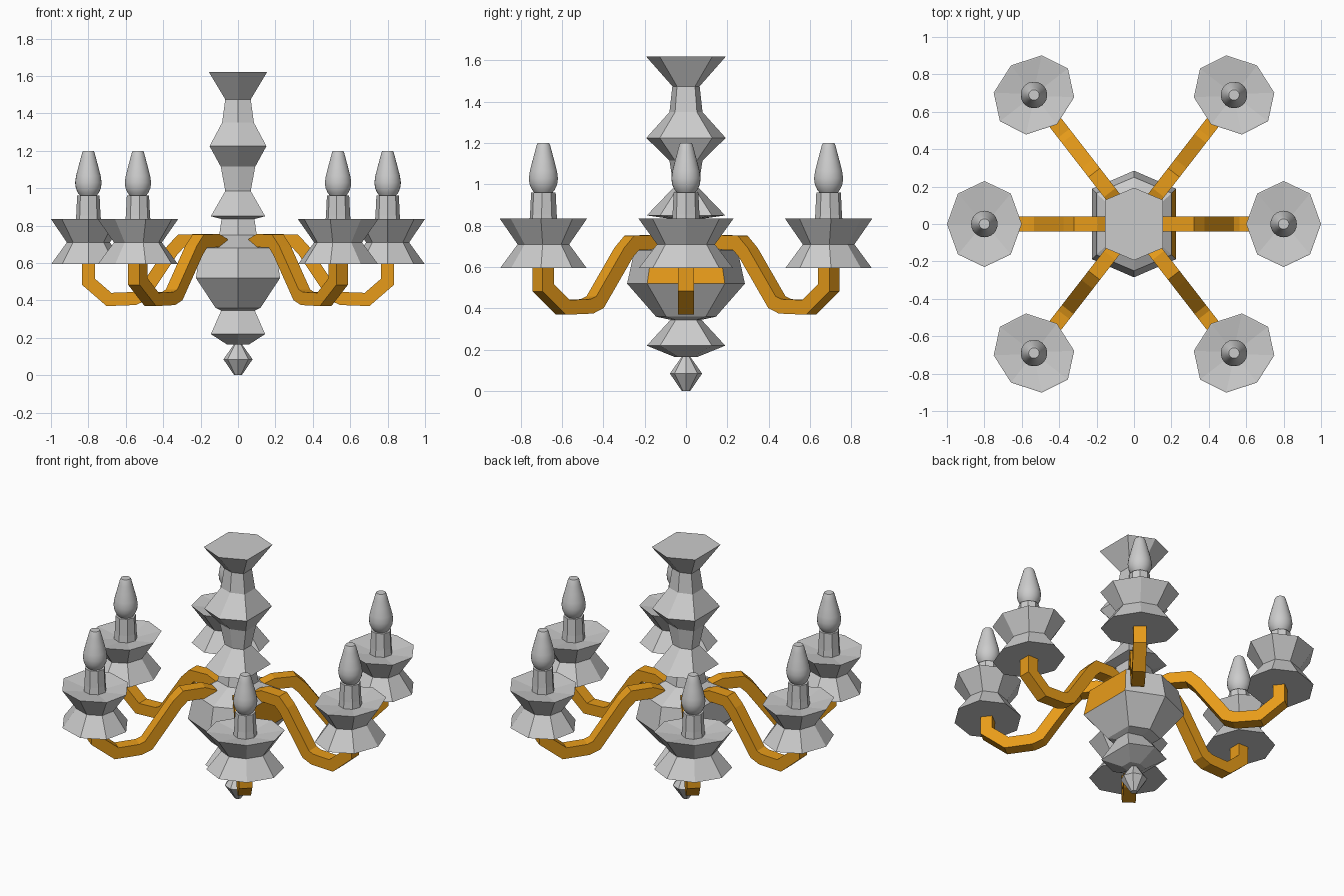
import bpy, bmesh
from math import cos, sin, pi, atan2, hypot
from mathutils import Matrix, Vector

if "Cube" in bpy.data.objects:
    bpy.data.objects.remove(bpy.data.objects["Cube"])

gold = bpy.data.materials.new("gold")
gold.diffuse_color = (0.8, 0.33, 0.01, 1)
gold.use_nodes = True
gold.node_tree.nodes["Principled BSDF"].inputs["Base Color"].default_value = gold.diffuse_color


def finish(name, bm, matrix=None, smooth=False):
    bmesh.ops.recalc_face_normals(bm, faces=bm.faces)
    me = bpy.data.meshes.new(name)
    bm.to_mesh(me)
    bm.free()
    ob = bpy.data.objects.new(name, me)
    bpy.context.collection.objects.link(ob)
    if matrix:
        ob.matrix_world = matrix
    if smooth:
        for p in me.polygons:
            p.use_smooth = len(p.vertices) == 4
    return ob


def skin(bm, rings):
    """Join rings of points into a closed tube; returns the rows of side faces."""
    vs = [[bm.verts.new(p) for p in r] for r in rings]
    n = len(vs[0])
    rows = [[bm.faces.new((a[i], a[(i + 1) % n], b[(i + 1) % n], b[i])) for i in range(n)]
            for a, b in zip(vs, vs[1:])]
    bm.faces.new(vs[0])
    bm.faces.new(vs[-1])
    return rows


def stack(name, outline, profile, matrix=None, smooth=False):
    """Stack scaled copies of an outline; profile rows are (x scale, y scale, z)."""
    bm = bmesh.new()
    skin(bm, [[(x * sx, y * sy, z) for x, y in outline] for sx, sy, z in profile])
    return finish(name, bm, matrix, smooth)


def circle(n):
    return [(cos(2 * pi * i / n), sin(2 * pi * i / n)) for i in range(n)]


# Central column: elongated hexagon, with one gold panel on the right of the body
hexagon = [(0, 1), (-1, .66), (-1, -.66), (0, -1), (1, -.66), (1, .66)]
column_profile = [
    (.06, .055, .165), (.145, .19, .22), (.09, .075, .345), (.12, .145, .36),
    (.225, .285, .52), (.2, .25, .68), (.1, .1, .75), (.088, .085, .835),
    (.145, .19, .85), (.068, .06, .985), (.092, .08, 1.115), (.152, .192, 1.225),
    (.085, .08, 1.35), (.068, .066, 1.475), (.155, .194, 1.62)]
bm = bmesh.new()
rows = skin(bm, [[(x * sx, y * sy, z) for x, y in hexagon] for sx, sy, z in column_profile])
rows[4][4].material_index = 1
column = finish("column", bm)
column.data.materials.append(None)
column.data.materials.append(gold)

# Bottom finial
stack("finial", circle(8), [(.02, .02, 0), (.078, .078, .085), (.018, .018, .17)])


def arm(name, path, matrix, half_thick=.035, half_wide=.039):
    """Square bar swept along a path in the local xz plane, with mitred corners."""
    pts = [Vector(p) for p in path]
    rings = []
    for i, p in enumerate(pts):
        a = (p - pts[i - 1]).normalized() if i else None
        b = (pts[i + 1] - p).normalized() if i + 1 < len(pts) else a
        a = a or b
        t = (a + b).normalized()
        off = Vector((-t.y, t.x)) * half_thick / max(t.dot(a), .5)
        rings.append([(p.x + s * off.x, w * half_wide, p.y + s * off.y)
                      for s, w in ((1, 1), (1, -1), (-1, -1), (-1, 1))])
    bm = bmesh.new()
    skin(bm, rings)
    finish(name, bm, matrix).data.materials.append(gold)


# Six lamps: arm, drip cup, candle and bulb
arm_path = [(.14, .695), (.2, .72), (.305, .717), (.35, .67), (.51, .43),
            (.555, .41), (.69, .405), (.80, .5), (.80, .62)]
cup_profile = [(.198, .228, .595), (.115, .14, .71), (.2, .23, .835),
               (.193, .222, .835), (.05, .05, .81)]
candle_profile = [(.07, .07, .80), (.065, .065, .855), (.06, .06, .96)]
bulb_profile = [(r, r, z) for r, z in (
    (.04, .955), (.056, .975), (.067, 1.0), (.071, 1.03), (.066, 1.065),
    (.053, 1.115), (.041, 1.16), (.033, 1.19), (.028, 1.20))]
spots = [(.80, 0), (.535, .69), (-.535, .69), (-.80, 0), (-.535, -.69), (.535, -.69)]
for k, (x, y) in enumerate(spots, 1):
    turn = Matrix.Rotation(atan2(y, x), 4, 'Z')
    grow = hypot(x, y) / .8
    here = Matrix.Translation((x, y, 0)) @ turn
    arm(f"arm_{k}", [(r * grow, z) for r, z in arm_path], turn)
    stack(f"drip_cup_{k}", circle(8), cup_profile, here)
    stack(f"candle_{k}", circle(8), candle_profile, here)
    stack(f"bulb_{k}", circle(24), bulb_profile, here, smooth=True)
